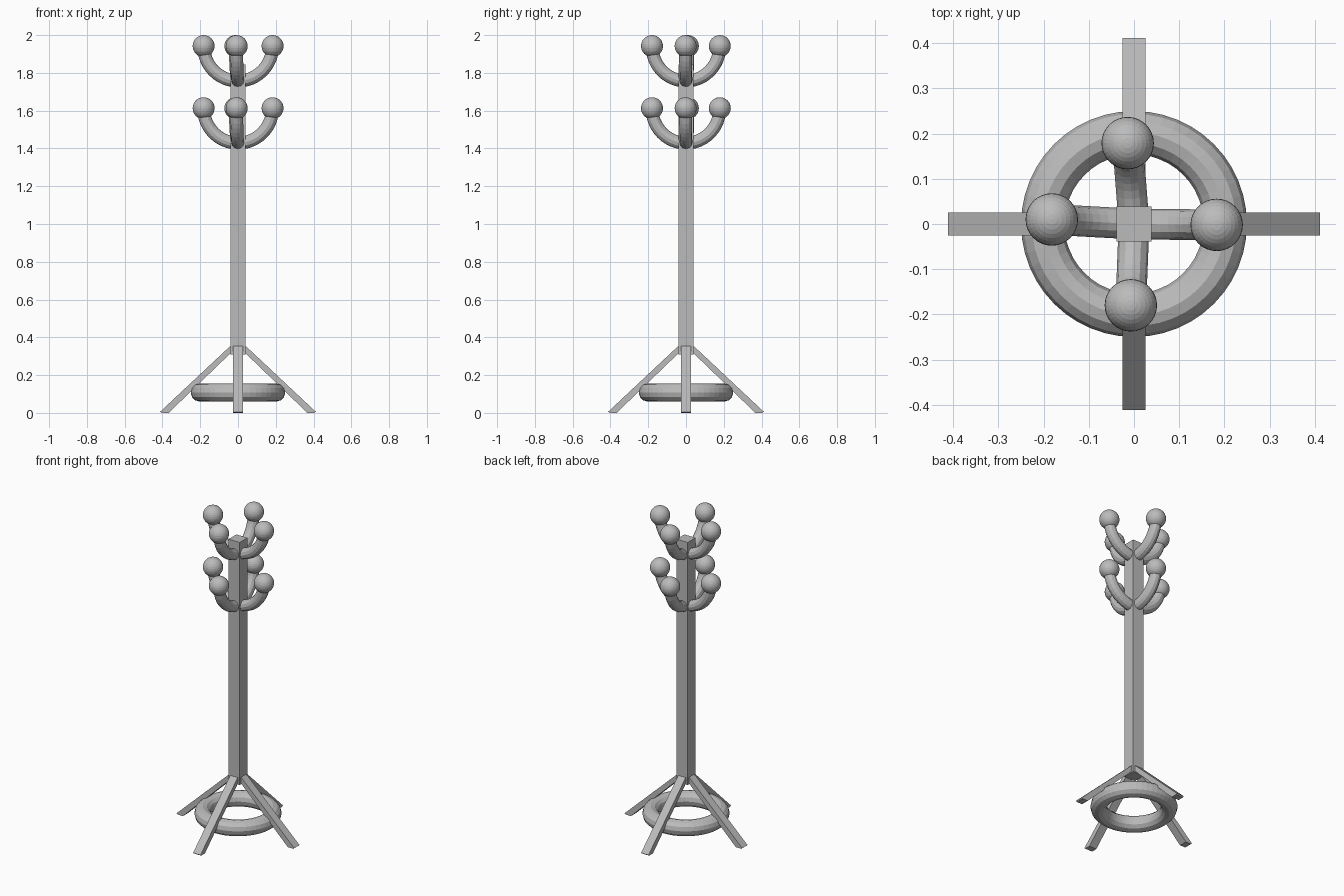
import bpy
import bmesh
import math
from mathutils import Matrix, Vector

cube = bpy.data.objects.get("Cube")
if cube:
    bpy.data.objects.remove(cube, do_unlink=True)

# Single plain grey
grey = bpy.data.materials.new("plain_grey")
grey.use_nodes = True
grey.diffuse_color = (0.5, 0.5, 0.5, 1)
grey.node_tree.nodes["Principled BSDF"].inputs["Base Color"].default_value = (0.5, 0.5, 0.5, 1)


def add_object(name, data):
    obj = bpy.data.objects.new(name, data)
    bpy.context.collection.objects.link(obj)
    data.materials.append(grey)
    return obj


def from_bmesh(name, bm):
    bmesh.ops.recalc_face_normals(bm, faces=bm.faces[:])
    mesh = bpy.data.meshes.new(name)
    bm.to_mesh(mesh)
    bm.free()
    return add_object(name, mesh)


# Square post
POST_LOW, POST_TOP, POST_WIDTH = 0.31, 1.845, 0.078
bm = bmesh.new()
bmesh.ops.create_cube(bm, size=1)
bmesh.ops.scale(bm, vec=(POST_WIDTH, POST_WIDTH, POST_TOP - POST_LOW), verts=bm.verts)
bmesh.ops.translate(bm, vec=(0, 0, (POST_LOW + POST_TOP) / 2), verts=bm.verts)
from_bmesh("post", bm)


# Splayed legs: a slanted side profile extruded across its width
def add_leg(name, angle):
    profile = [(0.03, 0.357), (0.043, 0.352), (0.412, 0.006),
               (0.405, 0), (0.367, 0), (0.03, 0.325)]
    bm = bmesh.new()
    face = bm.faces.new([bm.verts.new((x, -0.026, z)) for x, z in profile])
    side = bmesh.ops.extrude_face_region(bm, geom=[face])["geom"]
    bmesh.ops.translate(bm, vec=(0, 0.052, 0),
                        verts=[v for v in side if isinstance(v, bmesh.types.BMVert)])
    bmesh.ops.rotate(bm, matrix=Matrix.Rotation(angle, 3, "Z"), verts=bm.verts)
    from_bmesh(name, bm)


for i, side in enumerate(("left", "back", "right", "front")):
    add_leg(side + "_leg", i * math.pi / 2)

# Ring resting under the legs
bpy.ops.mesh.primitive_torus_add(major_radius=0.202, minor_radius=0.048,
                                 major_segments=48, minor_segments=12,
                                 location=(0, 0, 0.108))
ring = bpy.context.object
ring.name = "base_ring"
ring.data.materials.append(grey)


# Hook: a quarter-round tube curving up from the post to a ball
def add_hook(name, tip, steps=12):
    curve = bpy.data.curves.new(name + "_arm", "CURVE")
    curve.dimensions = "3D"
    curve.bevel_depth = 0.034
    curve.bevel_resolution = 4
    curve.use_fill_caps = True
    spline = curve.splines.new("POLY")
    spline.points.add(steps)
    for i, point in enumerate(spline.points):
        a = i / steps * math.pi / 2
        reach = math.sin(a)
        point.co = (tip.x * reach, tip.y * reach, tip.z - 0.185 * math.cos(a), 1)
    spline.use_smooth = False
    add_object(name + "_arm", curve)

    bm = bmesh.new()
    bmesh.ops.create_uvsphere(bm, u_segments=32, v_segments=16, radius=0.058)
    bmesh.ops.translate(bm, vec=tip, verts=bm.verts)
    from_bmesh(name + "_ball", bm)


tips = {"left": (0.183, -0.002), "back": (-0.014, 0.179),
        "right": (-0.182, 0.01), "front": (-0.007, -0.18)}
for tier, height in (("upper", 1.942), ("lower", 1.613)):
    for side, (x, y) in tips.items():
        add_hook(f"{tier}_{side}_hook", Vector((x, y, height)))
